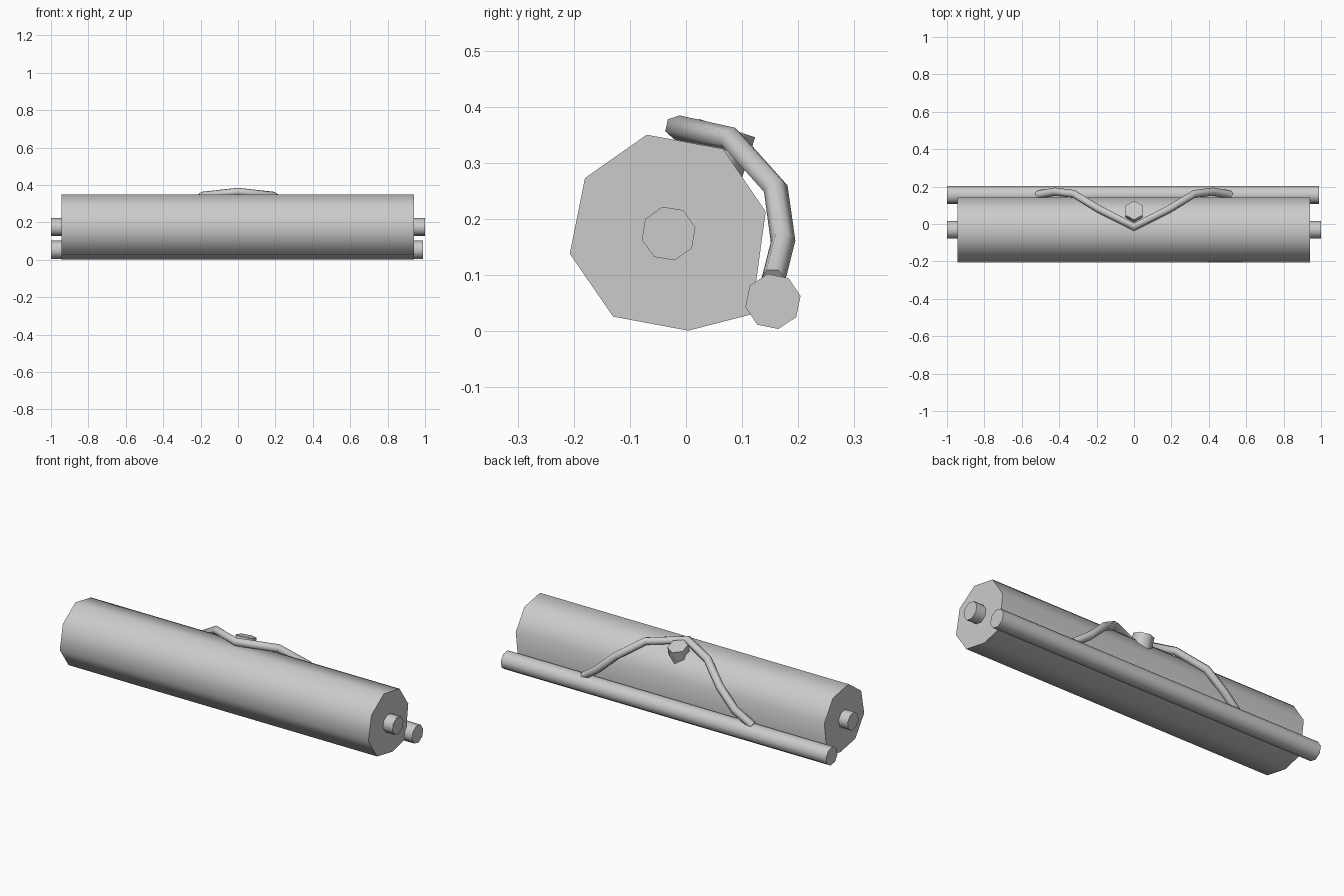
import bpy
import bmesh
from math import sin, cos, pi, radians
from mathutils import Vector, Matrix

if "Cube" in bpy.data.objects:
    bpy.data.objects.remove(bpy.data.objects["Cube"])


def finish(obj, angle=60):
    bpy.ops.object.select_all(action='DESELECT')
    obj.select_set(True)
    bpy.context.view_layer.objects.active = obj
    bpy.ops.object.shade_smooth_by_angle(angle=radians(angle))


def prism_x(name, profile, x0, x1):
    """Extrude a (y, z) outline along x."""
    bm = bmesh.new()
    face = bm.faces.new([bm.verts.new((x0, y, z)) for y, z in profile])
    ext = bmesh.ops.extrude_face_region(bm, geom=[face])
    verts = [v for v in ext['geom'] if isinstance(v, bmesh.types.BMVert)]
    bmesh.ops.translate(bm, verts=verts, vec=(x1 - x0, 0, 0))
    bmesh.ops.recalc_face_normals(bm, faces=bm.faces)
    mesh = bpy.data.meshes.new(name)
    bm.to_mesh(mesh)
    bm.free()
    obj = bpy.data.objects.new(name, mesh)
    bpy.context.collection.objects.link(obj)
    finish(obj)
    return obj


def ring(cy, cz, r, start, n=8):
    return [(cy + r * cos(radians(start) + 2 * pi * i / n),
             cz + r * sin(radians(start) + 2 * pi * i / n)) for i in range(n)]


# Rolled sheet: octagon whose last corner is pulled into the loose rod
roll = [(-0.07, 0.35), (-0.18, 0.273), (-0.207, 0.138), (-0.13, 0.026),
        (0.004, 0.001), (0.117, 0.03), (0.142, 0.213), (0.066, 0.325)]
prism_x("rolled_sheet", roll, -0.945, 0.942)

# Rods: one in the core of the roll, one on the loose edge
prism_x("core_rod", ring(-0.031, 0.174, 0.049, 103), -1.0, 1.0)
prism_x("edge_rod", ring(0.155, 0.053, 0.05, 101), -1.0, 0.99)

# Hanging cord, mirrored about its peak
half = [(0.0, -0.016, 0.363), (0.19, 0.081, 0.342), (0.32, 0.16, 0.254),
        (0.42, 0.173, 0.16), (0.515, 0.156, 0.093)]
path = [(-x, y, z) for x, y, z in reversed(half[1:])] + half
curve = bpy.data.curves.new("hanging_cord", 'CURVE')
curve.dimensions = '3D'
curve.bevel_depth = 0.022
curve.bevel_resolution = 1
curve.use_fill_caps = True
spline = curve.splines.new('POLY')
spline.points.add(len(path) - 1)
for p, co in zip(spline.points, path):
    p.co = (*co, 1)
cord = bpy.data.objects.new("hanging_cord", curve)
bpy.context.collection.objects.link(cord)
bpy.ops.object.select_all(action='DESELECT')
cord.select_set(True)
bpy.context.view_layer.objects.active = cord
bpy.ops.object.convert(target='MESH')
finish(bpy.context.object, 70)

# Tilted six-sided peg under the cord
axis = Vector((0, 0.31, 0.95)).normalized()
length = 0.13
bpy.ops.mesh.primitive_cylinder_add(
    vertices=6, radius=0.053, depth=length,
    location=Vector((0, 0.073, 0.362)) - axis * length / 2,
    rotation=(-radians(18), 0, 0))
peg = bpy.context.object
peg.name = "peg"
finish(peg, 70)
